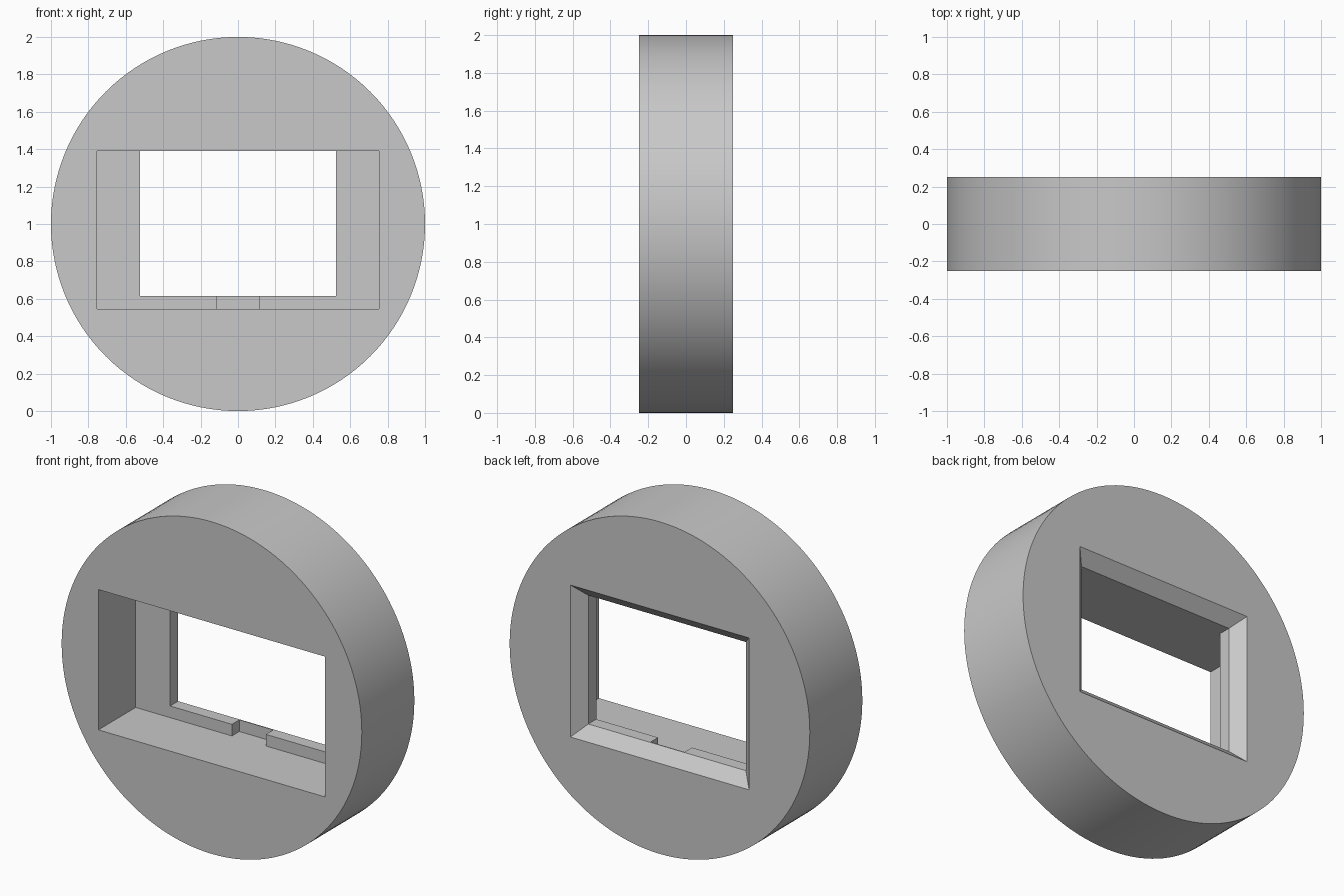
import bpy, bmesh, math
from mathutils import Matrix

cube = bpy.data.objects.get("Cube")
if cube:
    bpy.data.objects.remove(cube, do_unlink=True)

grey = bpy.data.materials.new("plain_grey")
grey.use_nodes = True
colour = (0.58, 0.58, 0.58, 1)
grey.diffuse_color = colour
grey.node_tree.nodes["Principled BSDF"].inputs["Base Color"].default_value = colour


def add_object(name, bm):
    bmesh.ops.recalc_face_normals(bm, faces=bm.faces)
    mesh = bpy.data.meshes.new(name)
    bm.to_mesh(mesh)
    bm.free()
    mesh.materials.append(grey)
    obj = bpy.data.objects.new(name, mesh)
    bpy.context.collection.objects.link(obj)
    return obj


def box_cutter(name, half_width, low, high, front, back, flare=0.0):
    """Box opening, widened by flare on each side at its back end."""
    bm = bmesh.new()
    rings = []
    for y, grow in ((front, 0), (back, flare)):
        w, a, b = half_width + grow, low - grow, high + grow
        rings.append([bm.verts.new((x, y, z))
                      for x, z in ((-w, a), (w, a), (w, b), (-w, b))])
    bm.faces.new(rings[0])
    bm.faces.new(rings[1])
    for i in range(4):
        j = (i + 1) % 4
        bm.faces.new((rings[0][i], rings[0][j], rings[1][j], rings[1][i]))
    obj = add_object(name, bm)
    obj.hide_render = True
    return obj


# Round body lying along y
bm = bmesh.new()
bmesh.ops.create_cone(bm, cap_ends=True, segments=128, radius1=1, radius2=1, depth=0.5,
                      matrix=Matrix.Translation((0, 0, 1)) @ Matrix.Rotation(math.pi / 2, 4, 'X'))
body = add_object("round_housing", bm)

# Front pocket, through window, bottom notch and flared rear rim
FLOOR, SILL, TOP = 0.545, 0.615, 1.39
STEP, RIM = 0.104, 0.18
cutters = [
    box_cutter("pocket_cutter", 0.755, FLOOR, TOP, -0.3, STEP),
    box_cutter("window_cutter", 0.525, SILL, TOP, 0, 0.2),
    box_cutter("notch_cutter", 0.113, FLOOR, 1, 0, RIM - 0.006),
    box_cutter("rim_cutter", 0.525, SILL, TOP, RIM, 0.26, flare=0.08),
]

bpy.context.view_layer.objects.active = body
for cutter in cutters:
    mod = body.modifiers.new(cutter.name, 'BOOLEAN')
    mod.operation = 'DIFFERENCE'
    mod.solver = 'EXACT'
    mod.object = cutter
    bpy.ops.object.modifier_apply(modifier=mod.name)
for cutter in cutters:
    bpy.data.objects.remove(cutter, do_unlink=True)

# Smooth round wall, crisp edges elsewhere
bpy.ops.object.select_all(action='DESELECT')
body.select_set(True)
bpy.ops.object.shade_smooth_by_angle(angle=math.radians(30))
